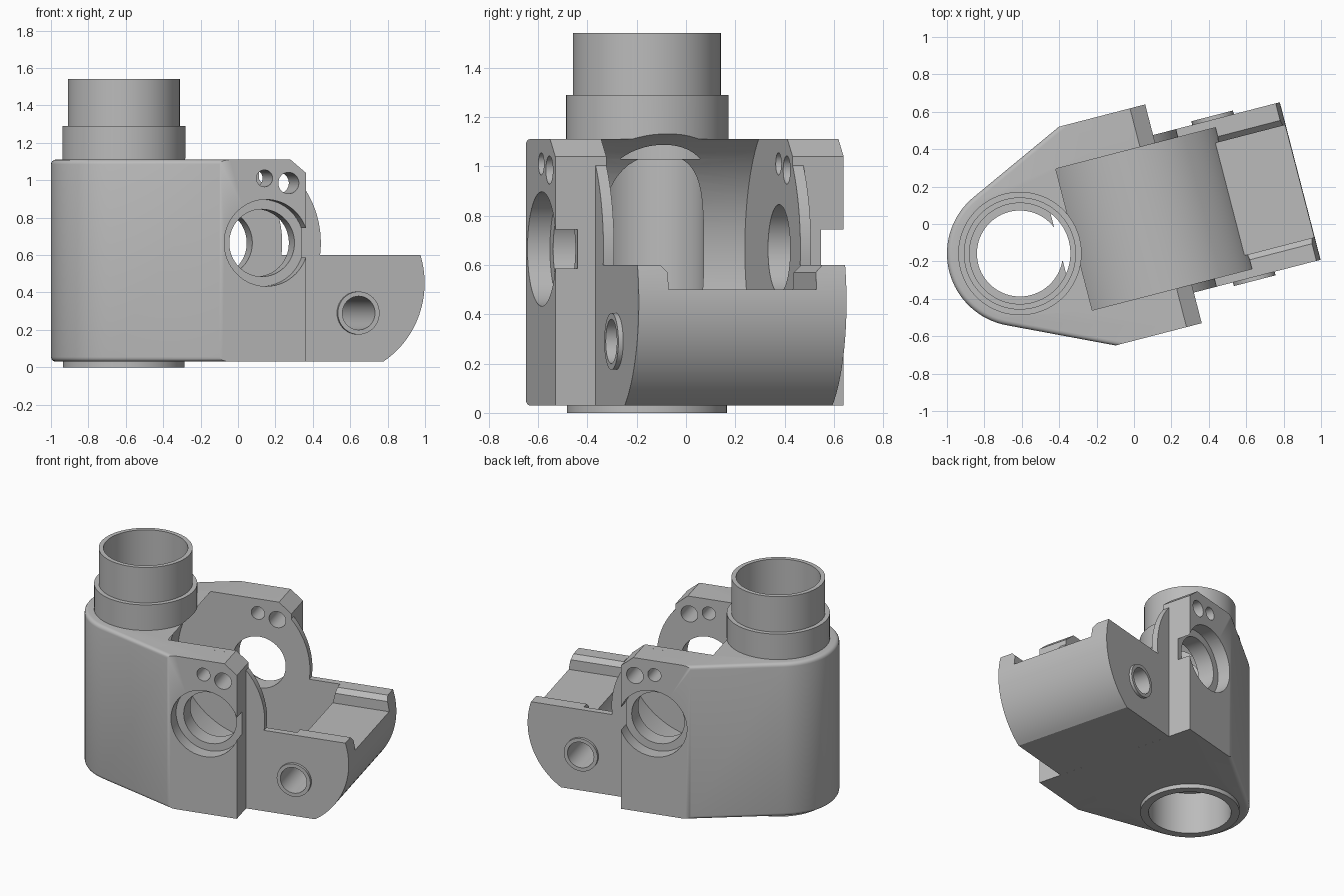
import bpy, bmesh, math
from mathutils import Matrix

cube = bpy.data.objects.get("Cube")
if cube:
    bpy.data.objects.remove(cube, do_unlink=True)

grey = bpy.data.materials.new("machined_grey")
grey.use_nodes = True
colour = (0.5, 0.5, 0.5, 1)
grey.diffuse_color = colour
for node in grey.node_tree.nodes:
    if node.type == 'BSDF_PRINCIPLED':
        node.inputs["Base Color"].default_value = colour


def arc(cu, cw, r, start=0, end=360, steps=64):
    """Points on an arc; a full circle leaves out the repeated end point."""
    count = steps if end - start == 360 else steps + 1
    angles = [math.radians(start + (end - start) * i / steps) for i in range(count)]
    return [(cu + r * math.cos(a), cw + r * math.sin(a)) for a in angles]


def prism(name, points, lo, hi, upright=True, round_edge=None):
    """Extrude a plan along z, or a side profile along y."""
    place = (lambda a, b, h: (a, b, h)) if upright else (lambda a, b, h: (a, h, b))
    bm = bmesh.new()
    low = [bm.verts.new(place(a, b, lo)) for a, b in points]
    high = [bm.verts.new(place(a, b, hi)) for a, b in points]
    bm.faces.new(low)
    bm.faces.new(high)
    n = len(points)
    for i in range(n):
        j = (i + 1) % n
        bm.faces.new((low[i], low[j], high[j], high[i]))
    bmesh.ops.recalc_face_normals(bm, faces=bm.faces)
    if round_edge:
        rim = [e for e in bm.edges if round_edge(e)]
        bmesh.ops.bevel(bm, geom=rim, offset=0.025, segments=4, profile=0.5,
                        affect='EDGES', clamp_overlap=True)
    mesh = bpy.data.meshes.new(name)
    bm.to_mesh(mesh)
    bm.free()
    mesh.materials.append(grey)
    ob = bpy.data.objects.new(name, mesh)
    bpy.context.collection.objects.link(ob)
    return ob


def combine(target, tool, operation):
    mod = target.modifiers.new("combine", 'BOOLEAN')
    mod.operation = operation
    mod.solver = 'EXACT'
    mod.object = tool
    bpy.context.view_layer.objects.active = target
    bpy.ops.object.modifier_apply(modifier=mod.name)
    bpy.data.objects.remove(tool, do_unlink=True)


def add(*args):
    combine(housing, prism(*args), 'UNION')


def cut(*args):
    combine(housing, prism(*args), 'DIFFERENCE')


BOTTOM, TOP = 0.03, 1.11
BORE = -0.63            # centre of the vertical tube
PIVOT_Z = 0.665         # height of the cross axle
SIDE = 0.604            # half width of the body
CHEEK = 0.435           # half width of the beam and cheeks

# Main body: round back widening to two flat sides, with a softened rim
plan = arc(BORE, 0, 0.39, 115, 245, 32)
plan += [(-0.258, -SIDE), (0.218, -SIDE), (0.218, SIDE), (-0.258, SIDE)]
housing = prism("housing", plan, BOTTOM, TOP, True,
                lambda e: abs(e.verts[0].co.z - e.verts[1].co.z) < 0.001
                and max(v.co.x for v in e.verts) < -0.2
                and abs(e.verts[0].co.y - e.verts[1].co.y) < 1)

# Stepped tube and bottom ring
for name, radius, lo, hi in (("ring", 0.325, 0, 0.5),
                             ("collar", 0.33, 0.6, 1.29),
                             ("tube", 0.30, 0.7, 1.54)):
    add(name, arc(BORE, 0, radius), lo, hi)

# Lower beam with a rounded nose
beam = arc(0.418, 0.45, 0.5, -57.1, 17.5, 24) + [(-0.2, 0.6), (-0.2, BOTTOM)]
add("beam", beam, -CHEEK, CHEEK, False)

# Rounded cheeks
cheek = arc(-0.17, PIVOT_Z, 0.515, -30, 59.8, 32) + [(-0.1, TOP), (-0.1, 0.3)]
add("cheeks", cheek, -CHEEK, CHEEK, False)

# Raised washers round the beam hole
add("washers", arc(0.549, 0.29, 0.115, 0, 360, 40), -0.455, 0.455, False)

# Sloped top corner of the arms
cut("corner", [(0.098, 1.14), (0.254, 1.01), (0.254, 1.14)], -1, 1, False)

# Round pocket between the arms
cut("pocket", arc(0, PIVOT_Z, 0.555, 0, 360, 96), -0.39, 0.39, False)

# Open channel along the beam, with sloped lips
bm_points = []
for side in (1, -1):
    lip = [(0.31, 0.5), (0.31, 0.57), (0.345, 0.605), (0.345, 0.75)]
    bm_points += [(side * y, z) for y, z in lip[::side]]
channel = prism("channel", bm_points, 0.3, 1.1, False)
channel.data.transform(Matrix(((0, 1, 0, 0), (1, 0, 0, 0), (0, 0, 1, 0), (0, 0, 0, 1))))
channel.data.flip_normals()
combine(housing, channel, 'DIFFERENCE')

# Vertical bore, wider at both ends
cut("bore", arc(BORE, 0, 0.23), -0.1, 1.7)
cut("upper_seat", arc(BORE, 0, 0.27), 1.03, 1.7)
cut("lower_seat", arc(BORE, 0, 0.27), -0.1, 0.3)

# Cross holes: axle, two pins and the beam pin
cut("axle_hole", arc(0, PIVOT_Z, 0.18), -1, 1, False)
cut("small_pin", arc(-0.01, 1.01, 0.045, 0, 360, 32), -1, 1, False)
cut("large_pin", arc(0.123, 0.985, 0.057, 0, 360, 32), -1, 1, False)
cut("beam_pin", arc(0.549, 0.29, 0.09, 0, 360, 40), -1, 1, False)

# Shallow seats round the axle hole, breaking out of the arm ends
for lo, hi in ((-0.8, -0.51), (0.51, 0.8)):
    cut("axle_seat", arc(0, PIVOT_Z, 0.232), lo, hi, False)

# Turn the finished part and shade it
housing.data.transform(Matrix.Rotation(math.radians(14.5), 4, 'Z'))
bpy.ops.object.select_all(action='DESELECT')
housing.select_set(True)
bpy.context.view_layer.objects.active = housing
bpy.ops.object.shade_smooth_by_angle(angle=math.radians(30))
